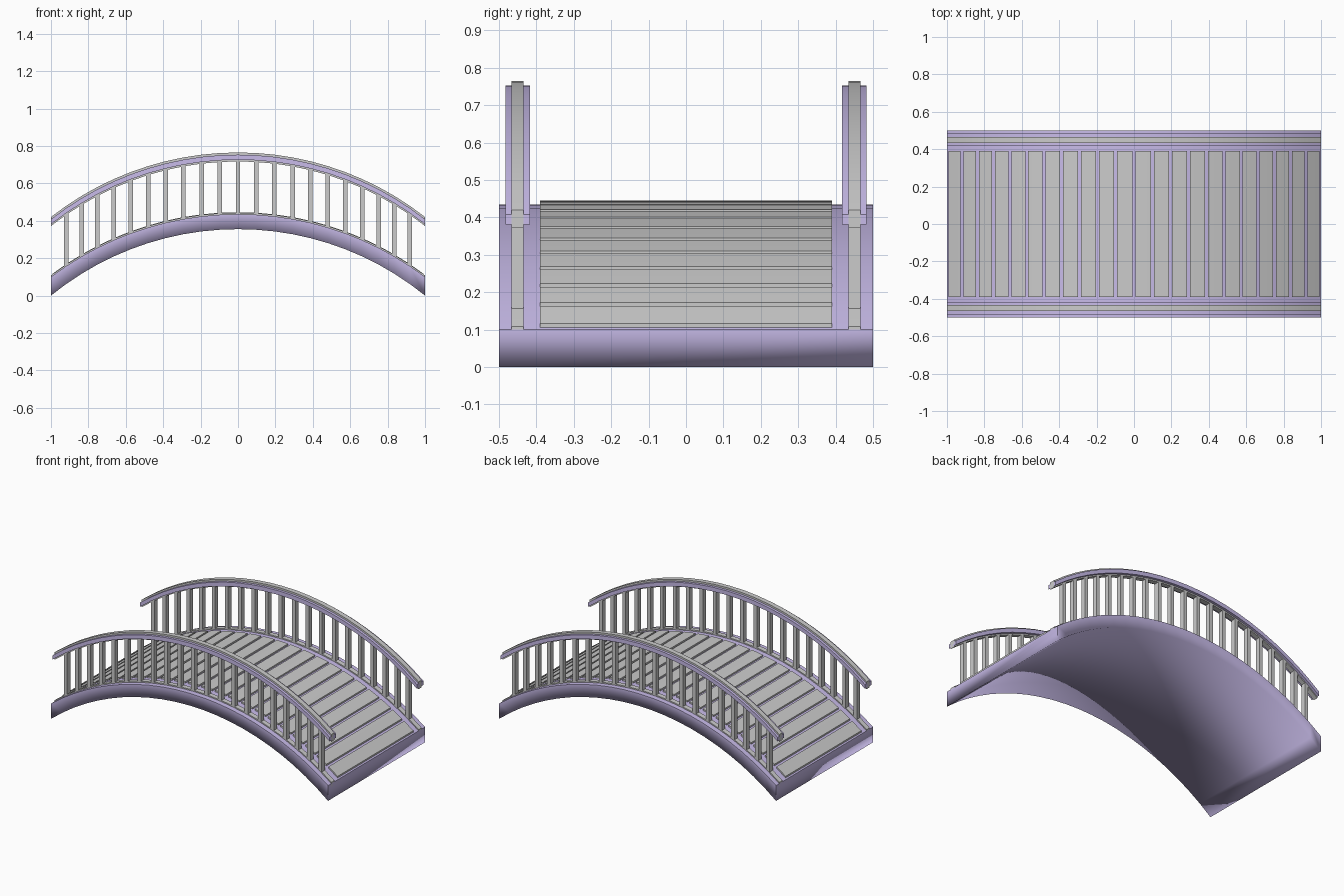
import bpy, bmesh, math

if "Cube" in bpy.data.objects:
    bpy.data.objects.remove(bpy.data.objects["Cube"])

purple = bpy.data.materials.new("painted_wood")
purple.diffuse_color = (0.58, 0.50, 0.82, 1)
purple.use_nodes = True
purple.node_tree.nodes["Principled BSDF"].inputs["Base Color"].default_value = purple.diffuse_color

# stations along the span: ends plus one per baluster
POSTS = [1.62 * math.sin(0.0603 * n) for n in range(-10, 11)]
SPAN = [-1.0] + POSTS + [1.0]


def arc(crown, sag):
    """Height function of a circular arc that drops by sag at x = +-1."""
    r = (1 + sag * sag) / (2 * sag)
    return lambda x: crown - r + math.sqrt(r * r - x * x)


deck_low = arc(0.355, 0.355)
deck_top = arc(0.435, 0.335)


def rail(z):
    return arc(z, 0.345)


def finish(name, bm, mat=None):
    bmesh.ops.recalc_face_normals(bm, faces=bm.faces)
    me = bpy.data.meshes.new(name)
    bm.to_mesh(me)
    bm.free()
    if mat:
        me.materials.append(mat)
    ob = bpy.data.objects.new(name, me)
    bpy.context.collection.objects.link(ob)
    return ob


def add_strip(bm, xs, y0, y1, low, top):
    """Sweep a rectangle along x between two height curves."""
    rings = [[bm.verts.new(p) for p in ((x, y0, low(x)), (x, y1, low(x)),
                                        (x, y1, top(x)), (x, y0, top(x)))] for x in xs]
    for a, b in zip(rings, rings[1:]):
        for i in range(4):
            j = (i + 1) % 4
            bm.faces.new((a[i], a[j], b[j], b[i]))
    bm.faces.new(rings[0])
    bm.faces.new(rings[-1])


def smooth(bm, limit=math.radians(30)):
    for f in bm.faces:
        f.smooth = True
    for e in bm.edges:
        e.smooth = e.calc_face_angle(0) < limit


def curved(name, y0, y1, low, top, mat=None):
    bm = bmesh.new()
    add_strip(bm, SPAN, y0, y1, low, top)
    bmesh.ops.recalc_face_normals(bm, faces=bm.faces)
    smooth(bm)
    return finish(name, bm, mat)


# arched deck: crisp top edges, softly shaded lower edges
bm = bmesh.new()
add_strip(bm, SPAN, -0.5, 0.5, deck_low, deck_top)
bmesh.ops.recalc_face_normals(bm, faces=bm.faces)
smooth(bm)
for e in bm.edges:
    if all(abs(v.co.z - deck_low(v.co.x)) < 1e-4 for v in e.verts):
        e.smooth = True
finish("arched_deck", bm, purple)

# walking planks, one between each pair of baluster stations
bm = bmesh.new()
for i, (a, b) in enumerate(zip(SPAN, SPAN[1:])):
    a += 0.008
    b -= 0.008
    add_strip(bm, [a, (a + b) / 2, b], -0.39, 0.39,
              lambda x: deck_top(x) - 0.02, lambda x: deck_top(x) + 0.01)
bmesh.ops.recalc_face_normals(bm, faces=bm.faces)
smooth(bm)
finish("deck_planks", bm)

# railings on both sides
for side, s in (("front", -1), ("back", 1)):
    c = s * 0.45
    curved(side + "_base_strip", c - 0.016, c + 0.016,
           lambda x: deck_top(x) - 0.02, lambda x: deck_top(x) + 0.008)
    curved(side + "_rail_core", c - 0.016, c + 0.016, rail(0.717), rail(0.765))
    curved(side + "_handrail", c - 0.033, c + 0.033, rail(0.726), rail(0.753), purple)
    bm = bmesh.new()
    for x in POSTS:
        add_strip(bm, [x - 0.012, x + 0.012], c - 0.016, c + 0.016,
                  lambda x: deck_top(x) - 0.02, rail(0.73))
    finish(side + "_balusters", bm)
